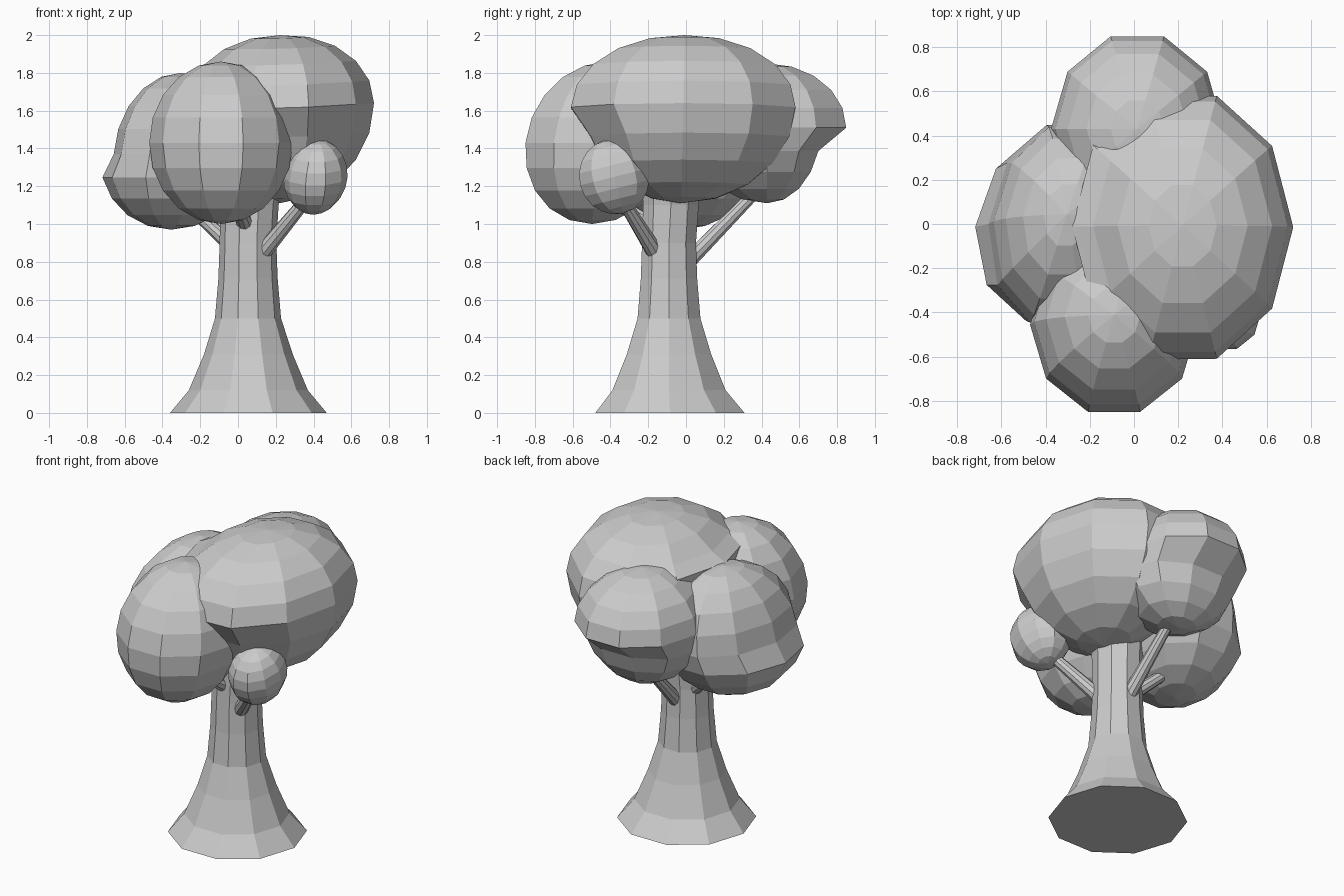
import bpy, bmesh, math
from mathutils import Vector, Matrix

if "Cube" in bpy.data.objects:
    bpy.data.objects.remove(bpy.data.objects["Cube"])


def finish(bm, name):
    bmesh.ops.recalc_face_normals(bm, faces=bm.faces)
    mesh = bpy.data.meshes.new(name)
    bm.to_mesh(mesh)
    bm.free()
    obj = bpy.data.objects.new(name, mesh)
    bpy.context.collection.objects.link(obj)
    return obj


def loft(name, rings, sides=10):
    """Capped tube through (centre, radius, rotation) rings."""
    bm = bmesh.new()
    loops = []
    for c, r, rot in rings:
        loops.append([bm.verts.new(Vector(c) + rot @ Vector((
            r * math.cos(math.tau * i / sides),
            r * math.sin(math.tau * i / sides), 0))) for i in range(sides)])
    for a, b in zip(loops, loops[1:]):
        for i in range(sides):
            j = (i + 1) % sides
            bm.faces.new((a[i], a[j], b[j], b[i]))
    bm.faces.new(loops[0][::-1])
    bm.faces.new(loops[-1])
    return finish(bm, name)


def branch(name, start, end, r0, r1):
    a, b = Vector(start), Vector(end)
    rot = (b - a).to_track_quat('Z', 'Y')
    return loft(name, [(a, r0, rot), (b, r1, rot)])


def foliage(name, centre, rx, ry, up, down, shear=(0, 0), pinch=None, tilt=None,
            skew=0, rim=0, slope=0):
    """Lumpy low-poly ball; pinch = (axis, side, half, factor, height limit)."""
    bm = bmesh.new()
    bmesh.ops.create_uvsphere(bm, u_segments=10, v_segments=10, radius=1,
                              matrix=Matrix.Rotation(math.pi / 2, 4, 'Z'))
    for v in bm.verts:
        x, y, z = v.co
        p = Vector((x * rx, y * ry, z * (up if z > 0 else down)))
        if pinch:
            axis, side, half, k, limit = pinch
            if z * half > limit and p[axis] * side > 0:
                p[axis] *= k
        # raised rim on the left side
        if rim and x < -0.5 and -0.1 < z < 0.4:
            p.z = rim + 0.1 * p.z
        p.z += slope * max(p.x, 0)
        p.x += shear[0] * p.z + skew * p.y
        p.y += shear[1] * p.z
        if tilt:
            p = tilt @ p
        v.co = p + Vector(centre)
    return finish(bm, name)


# Flared trunk
flat = Matrix.Identity(3)
profile = [(0, .055, -.085, .415), (.12, .055, -.09, .315), (.31, .055, -.09, .235),
           (.5, .053, -.09, .175), (.71, .053, -.09, .157), (.9, .053, -.09, .15),
           (1.1, .06, -.08, .155), (1.3, .08, -.07, .17)]
loft("trunk", [((x, y, z), r, flat) for z, x, y, r in profile])

# Branches
branch("right_branch", (.14, -.17, .86), (.42, -.38, 1.2), .045, .03)
branch("back_branch", (.06, -.02, .77), (.03, .40, 1.2), .045, .03)
branch("left_branch", (-.04, -.03, .89), (-.32, .06, 1.15), .04, .03)
branch("front_branch", (.04, -.18, .99), (-.02, -.42, 1.15), .045, .03)

# Foliage clumps
foliage("main_foliage", (.22, -.015, 1.61), .5, .625, .39, .50, (0, .02),
        pinch=(1, -1, -1, .86, .05), rim=.18, slope=.06)
foliage("front_foliage", (-.09, -.455, 1.43), .38, .415, .43, .43, (0, .1))
foliage("left_foliage", (-.33, 0, 1.37), .40, .47, .43, .40, (.06, .1),
        pinch=(0, -1, 1, .82, -.05), skew=.08)
foliage("back_foliage", (.015, .43, 1.51), .39, .44, .34, .40,
        pinch=(1, 1, -1, .68, .05))
foliage("small_foliage", (.41, -.38, 1.25), .17, .195, .20, .20, (.06, 0),
        tilt=Matrix.Rotation(math.radians(14), 3, 'X'))
